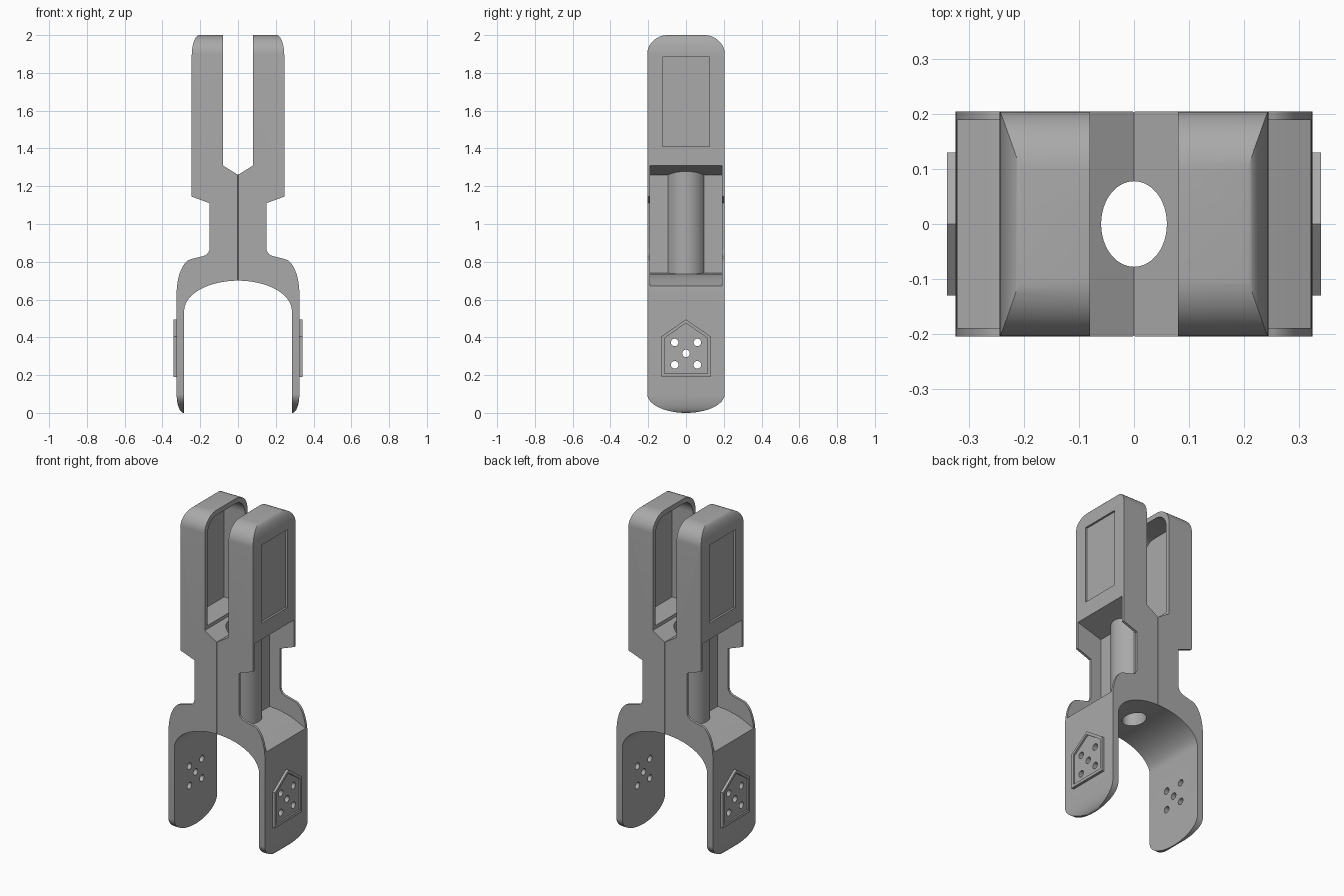
import bpy, bmesh
from math import sin, cos, pi, radians
from mathutils import Vector

if "Cube" in bpy.data.objects:
    bpy.data.objects.remove(bpy.data.objects["Cube"])

grey = bpy.data.materials.new("plain_grey")
grey.use_nodes = True
grey.diffuse_color = (0.4, 0.4, 0.4, 1)
grey.node_tree.nodes["Principled BSDF"].inputs["Base Color"].default_value = (0.4, 0.4, 0.4, 1)

HALF = 0.205  # half depth of the whole fork


def arc(cu, cv, ru, rv, start, end, n=12):
    """Points on an ellipse arc, angles in degrees."""
    angles = [radians(start + (end - start) * i / n) for i in range(n + 1)]
    return [(cu + ru * cos(a), cv + rv * sin(a)) for a in angles]


def prism(name, pts, axis, lo, hi):
    """Extrude a 2D profile along an axis: x takes (y,z), y takes (x,z), z takes (x,y)."""
    place = {"x": lambda u, v, w: (w, u, v),
             "y": lambda u, v, w: (u, w, v),
             "z": lambda u, v, w: (u, v, w)}[axis]
    bm = bmesh.new()
    face = bm.faces.new([bm.verts.new(place(u, v, lo)) for u, v in pts])
    moved = bmesh.ops.extrude_face_region(bm, geom=[face])["geom"]
    bmesh.ops.translate(bm, vec=Vector(place(0, 0, hi - lo)),
                        verts=[g for g in moved if isinstance(g, bmesh.types.BMVert)])
    bmesh.ops.recalc_face_normals(bm, faces=bm.faces)
    mesh = bpy.data.meshes.new(name)
    bm.to_mesh(mesh)
    bm.free()
    mesh.materials.append(grey)
    obj = bpy.data.objects.new(name, mesh)
    bpy.context.collection.objects.link(obj)
    return obj


def activate(obj):
    bpy.ops.object.select_all(action="DESELECT")
    obj.select_set(True)
    bpy.context.view_layer.objects.active = obj


def combine(obj, tool, operation="DIFFERENCE", keep=False):
    activate(obj)
    mod = obj.modifiers.new("cut", "BOOLEAN")
    mod.operation, mod.solver, mod.object = operation, "EXACT", tool
    bpy.ops.object.modifier_apply(modifier=mod.name)
    if not keep:
        bpy.data.objects.remove(tool)


def rect(u0, u1, v0, v1):
    return [(u0, v0), (u1, v0), (u1, v1), (u0, v1)]


# Half of the fork: front outline, extruded through the depth
outline = [(0, 1.26), (0.08, 1.31), (0.08, 2.0)]
outline += arc(0.205, 1.89, 0.04, 0.11, 90, 0)
outline += [(0.245, 1.145), (0.15, 1.11)]
outline += arc(0.19, 0.875, 0.04, 0.045, 180, 260, 8)
outline += arc(0.24, 0.63, 0.085, 0.185, 80, 0)
outline += arc(0.288, 0.1, 0.037, 0.1, 0, -90, 8)
outline += [(0.285, 0)]
outline += arc(0, 0.54, 0.285, 0.16, 0, 90, 24)
fork = prism("fork_half", outline, "y", -HALF, HALF)

# Rounded ends as seen from the side
side = arc(0, 0.1, HALF, 0.1, 180, 360, 32)
side += arc(HALF - 0.11, 1.9, 0.11, 0.1, 0, 90)
side += arc(0.11 - HALF, 1.9, 0.11, 0.1, 90, 180)
combine(fork, prism("side_outline", side, "x", -0.1, 0.5), "INTERSECT")

# Pocket on the inner face of the upper prong
pocket = [(-0.18, 1.33), (0.18, 1.33)]
pocket += arc(0.09, 1.88, 0.09, 0.09, 0, 90)
pocket += arc(-0.09, 1.88, 0.09, 0.09, 90, 180)
combine(fork, prism("prong_pocket", pocket, "x", 0.04, 0.22))

# Shallow panel on the outer face of the prong
combine(fork, prism("prong_panel", rect(-0.125, 0.125, 1.41, 1.885), "x", 0.233, 0.3))

# Open waist that leaves an oval column standing
waist = [(0.08, 0.74), (0.08, 1.26), (0.245, 1.31), (0.4, 1.31), (0.4, 0.67), (0.325, 0.67)]
waist += [(0.29, 0.685), (0.25, 0.705), (0.2, 0.722), (0.14, 0.735)]
opening = prism("waist_opening", waist, "y", -0.19, 0.19)
combine(opening, prism("column", arc(0, 0, 0.14, 0.115, 0, 352.5, 47), "z", 0.5, 1.5))
combine(fork, opening)

# Oval bore down the column
combine(fork, prism("bore", arc(0, 0, 0.06, 0.078, 0, 352.5, 47), "z", 0.6, 1.5))

# Chamfered seam between the two halves
for s in (-1, 1):
    seam = [(-0.01, s * 0.193), (0.008, s * 0.211), (-0.01, s * 0.211)]
    combine(fork, prism("seam", seam, "z", 0.6, 1.4))


# Five-sided raised plate with a sunken middle
def house(w, bottom, shoulder, top):
    return [(-w, bottom), (w, bottom), (w, shoulder), (0, top), (-w, shoulder)]


plate = prism("five_sided_plate", house(0.13, 0.19, 0.405, 0.495), "x", 0.324, 0.341)
combine(plate, prism("plate_recess", house(0.115, 0.208, 0.395, 0.475), "x", 0.331, 0.4))

# Screw holes through plate and arm
for y, z in [(0, 0.315), (-0.06, 0.255), (0.06, 0.255), (-0.06, 0.373), (0.06, 0.373)]:
    hole = prism("hole", arc(y, z, 0.02, 0.02, 0, 345, 23), "x", 0.2, 0.5)
    combine(plate, hole, keep=True)
    combine(fork, hole)

# Mirror both parts to the other side
for obj in (fork, plate):
    activate(obj)
    bpy.ops.object.shade_smooth_by_angle(angle=radians(25))
    mirror = obj.modifiers.new("other_side", "MIRROR")
    mirror.use_mirror_merge = False
